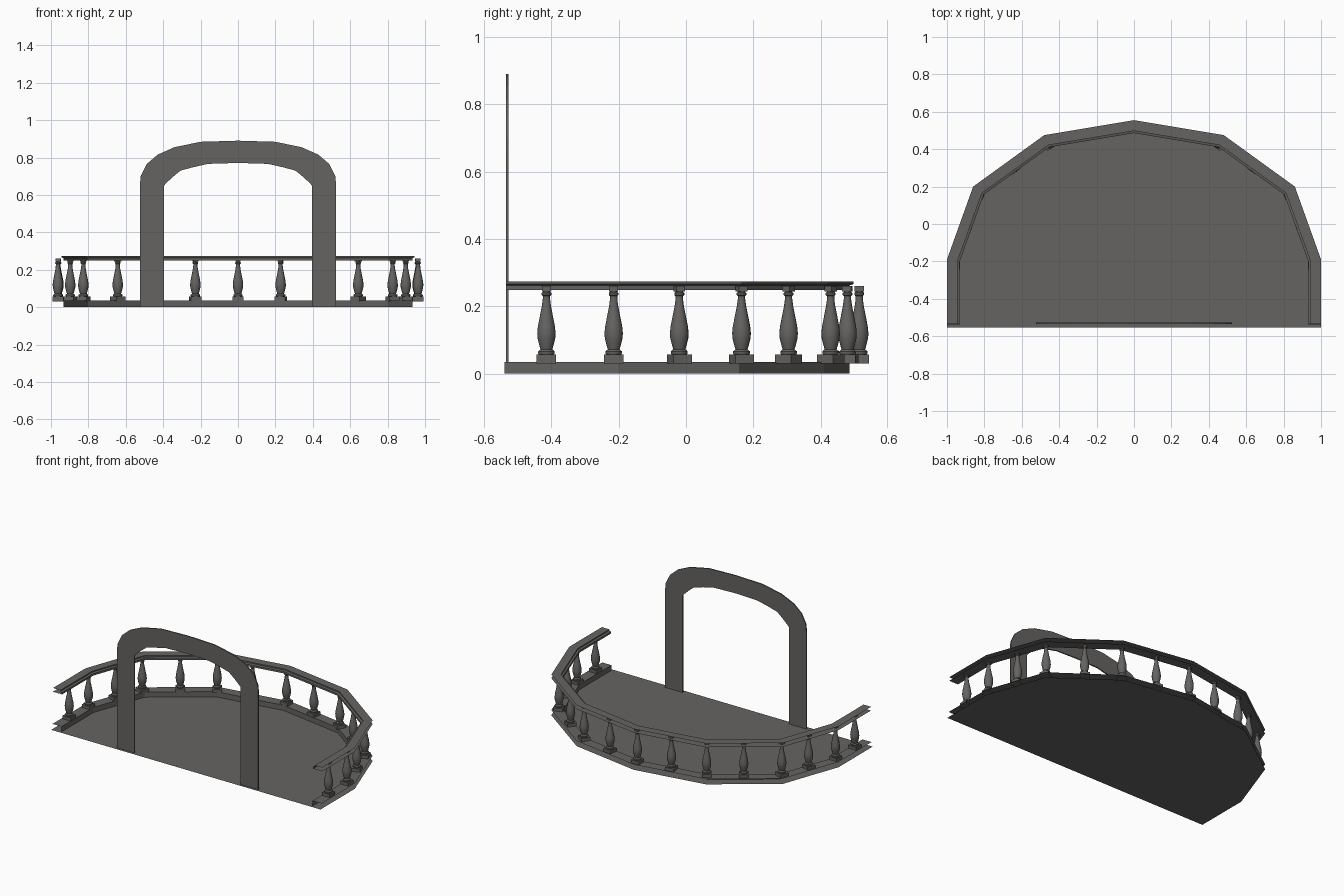
import bpy, bmesh, math
from mathutils import Vector, Matrix

if "Cube" in bpy.data.objects:
    bpy.data.objects.remove(bpy.data.objects["Cube"])

stone = bpy.data.materials.new("dark grey stone")
stone.diffuse_color = (0.130, 0.127, 0.122, 1)
stone.use_nodes = True
stone.node_tree.nodes["Principled BSDF"].inputs["Base Color"].default_value = stone.diffuse_color


def make(name, bm, smooth=False):
    me = bpy.data.meshes.new(name)
    bm.to_mesh(me)
    bm.free()
    ob = bpy.data.objects.new(name, me)
    bpy.context.collection.objects.link(ob)
    me.materials.append(stone)
    if smooth:
        bpy.ops.object.select_all(action='DESELECT')
        ob.select_set(True)
        bpy.context.view_layer.objects.active = ob
        bpy.ops.object.shade_smooth_by_angle(angle=math.radians(40))
    return ob


# Plan outline, right half, front to back; mirrored for the left
HALF = [(1, -0.19), (0.86, 0.2), (0.48, 0.475)]


def outline(front):
    r = [(1, front)] + HALF
    return [Vector(p) for p in r + [(0, 0.555)] + [(-x, y) for x, y in reversed(r)]]


def inset(pts, d):
    # mitred offset towards the inside of the balcony
    dirs = [(b - a).normalized() for a, b in zip(pts, pts[1:])]
    norms = [Vector((-t.y, t.x)) for t in dirs]
    out = []
    for i, p in enumerate(pts):
        n0, n1 = norms[max(i - 1, 0)], norms[min(i, len(norms) - 1)]
        out.append(p + (n0 + n1) * d / (1 + n0.dot(n1)))
    return out


def sweep(name, front, profile):
    # open channel following the outline: profile of (inset, z)
    bm = bmesh.new()
    rows = [[bm.verts.new((p.x, p.y, z)) for p in inset(outline(front), d)]
            for d, z in profile]
    for a, b in zip(rows, rows[1:]):
        for i in range(len(a) - 1):
            bm.faces.new((a[i], a[i + 1], b[i + 1], b[i]))
    return make(name, bm)


# Floor sheet
bm = bmesh.new()
bm.faces.new([bm.verts.new((p.x, p.y, 0)) for p in outline(-0.553)])
make("floor", bm)

# Curb and handrail, both open on the outer side
sweep("curb", -0.54, [(0, 0.035), (0.068, 0.035), (0.068, 0)])
sweep("handrail", -0.535, [(0, 0.274), (0.056, 0.274), (0.056, 0.266),
                           (0.068, 0.262), (0.068, 0.249), (0, 0.249)])

# Door surround: arched plate
OUTER = [(0.525, 0), (0.525, 0.65), (0.52, 0.70), (0.488, 0.765), (0.43, 0.815),
         (0.34, 0.855), (0.2, 0.884), (0, 0.89)]
INNER = [(0.395, 0), (0.395, 0.65), (0.387, 0.66), (0.35, 0.695), (0.307, 0.73),
         (0.24, 0.748), (0.16, 0.766), (0, 0.771)]
bm = bmesh.new()
full = lambda c: c + [(-x, z) for x, z in reversed(c[:-1])]
o = [bm.verts.new((x, -0.535, z)) for x, z in full(OUTER)]
n = [bm.verts.new((x, -0.535, z)) for x, z in full(INNER)]
for i in range(len(o) - 1):
    bm.faces.new((o[i], o[i + 1], n[i + 1], n[i]))
ext = bmesh.ops.extrude_face_region(bm, geom=bm.faces[:], use_keep_orig=True)
bmesh.ops.translate(bm, vec=(0, 0.008, 0),
                    verts=[v for v in ext["geom"] if isinstance(v, bmesh.types.BMVert)])
bmesh.ops.recalc_face_normals(bm, faces=bm.faces[:])
make("door_surround", bm)

# Balusters: square foot, turned body, square head
BODY = [(0.022, 0.055), (0.025, 0.060), (0.025, 0.066), (0.018, 0.072), (0.022, 0.085),
        (0.027, 0.105), (0.028, 0.120), (0.026, 0.140), (0.020, 0.170), (0.014, 0.200),
        (0.011, 0.222), (0.011, 0.230), (0.015, 0.234), (0.015, 0.239), (0.011, 0.243),
        (0.011, 0.248)]
SIDES = 14


def baluster(name, x, y, angle):
    bm = bmesh.new()
    for half, z0, z1 in ((0.029, 0.03, 0.056), (0.0135, 0.244, 0.26)):
        m = Matrix.Translation((0, 0, (z0 + z1) / 2)) @ Matrix.Diagonal((2 * half, 2 * half, z1 - z0, 1))
        bmesh.ops.create_cube(bm, size=1, matrix=m)
    rings = [[bm.verts.new((r * math.cos(math.tau * k / SIDES), r * math.sin(math.tau * k / SIDES), z))
              for k in range(SIDES)] for r, z in BODY]
    for a, b in zip(rings, rings[1:]):
        for k in range(SIDES):
            j = (k + 1) % SIDES
            bm.faces.new((a[k], a[j], b[j], b[k]))
    bm.transform(Matrix.Translation((x, y, 0)) @ Matrix.Rotation(angle, 4, 'Z'))
    make(name, bm, True)


# positions on the right side with the direction of their segment
SPOTS = [(0.963, -0.415, 0), (0.96, -0.215, 0), (0.897, -0.02, 0.345), (0.827, 0.165, 0.345),
         (0.643, 0.305, 0.944), (0.455, 0.43, 0.944), (0.228, 0.48, 1.406)]
for i, (x, y, a) in enumerate(SPOTS):
    baluster(f"baluster_right_{i}", x, y, a)
    baluster(f"baluster_left_{i}", -x, y, -a)
baluster("baluster_middle", 0, 0.515, 0)
